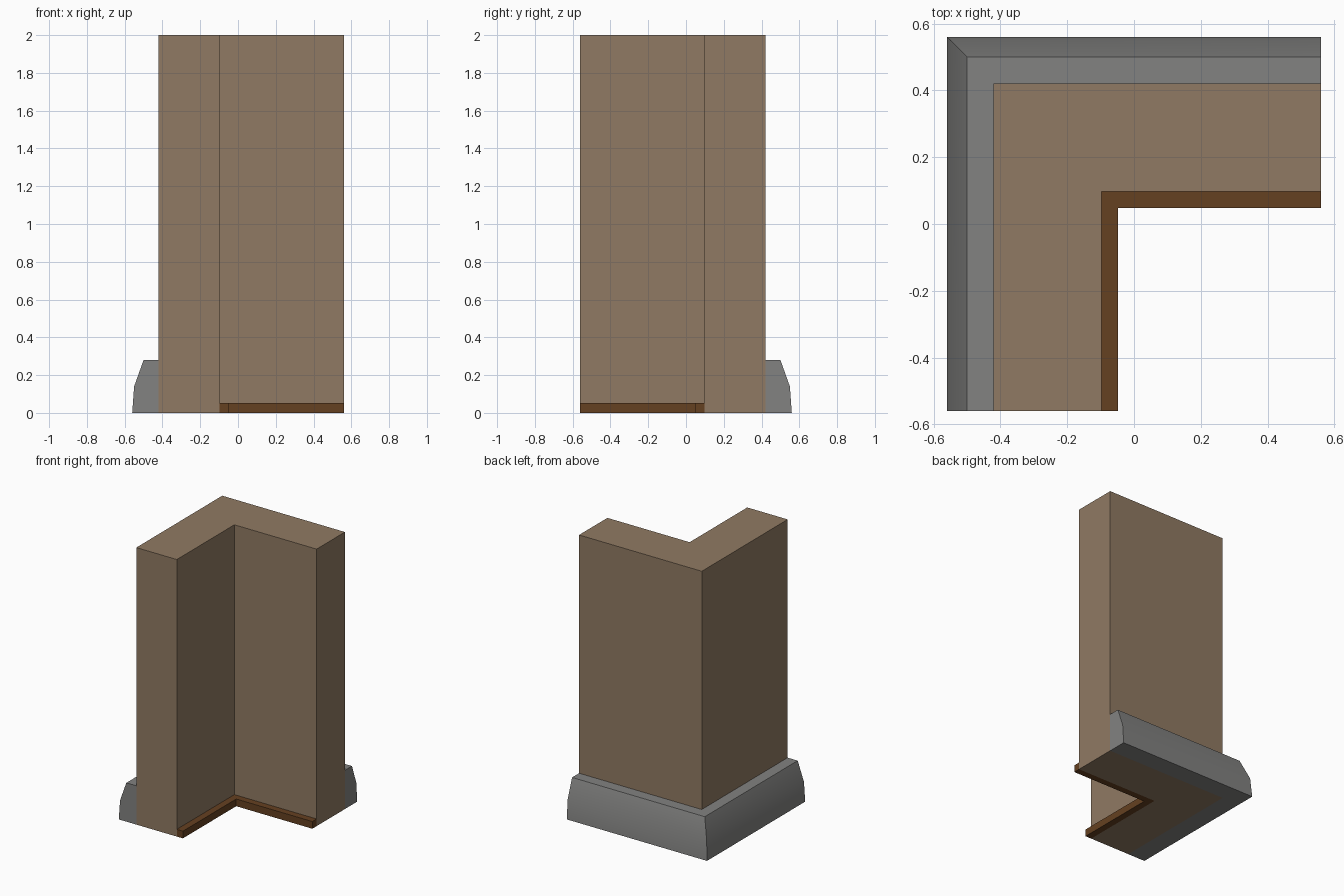
import bpy, bmesh, math

if "Cube" in bpy.data.objects:
    bpy.data.objects.remove(bpy.data.objects["Cube"])

END = 0.56  # where both arms of the corner stop


def material(name, rgb):
    m = bpy.data.materials.new(name)
    m.diffuse_color = (*rgb, 1)
    m.use_nodes = True
    m.node_tree.nodes["Principled BSDF"].inputs["Base Color"].default_value = m.diffuse_color
    return m


def sweep_corner(name, profile, mat, smooth=False):
    """Sweep a closed (offset, z) profile along the mitred L-shaped path."""
    bm = bmesh.new()
    rings = []
    for place in (lambda d: (-d, -END), lambda d: (-d, d), lambda d: (END, d)):
        rings.append([bm.verts.new((*place(d), z)) for d, z in profile])
    n = len(profile)
    for a, b in zip(rings, rings[1:]):
        for i in range(n):
            j = (i + 1) % n
            bm.faces.new((a[i], a[j], b[j], b[i]))
    bm.faces.new(rings[0])
    bm.faces.new(rings[-1])
    bmesh.ops.recalc_face_normals(bm, faces=bm.faces)
    me = bpy.data.meshes.new(name)
    bm.to_mesh(me)
    bm.free()
    me.materials.append(mat)
    ob = bpy.data.objects.new(name, me)
    bpy.context.collection.objects.link(ob)
    if smooth:
        bpy.ops.object.select_all(action='DESELECT')
        ob.select_set(True)
        bpy.context.view_layer.objects.active = ob
        bpy.ops.object.shade_smooth_by_angle(angle=math.radians(18))
    return ob


plaster = material("tan_plaster", (0.28, 0.195, 0.125))
stone = material("grey_stone", (0.225, 0.225, 0.22))
wood = material("dark_brown_wood", (0.13, 0.052, 0.015))

# L-shaped wall
sweep_corner("wall", [(0.097, 0), (0.42, 0), (0.42, 2), (0.097, 2)], plaster)

# Sloped stone footing on the outside
sweep_corner("stone_footing",
             [(0.42, 0), (0.56, 0), (0.55, 0.14), (0.50, 0.28), (0.42, 0.28)],
             stone, smooth=True)

# Thin skirting board on the inside
sweep_corner("skirting_board",
             [(0.048, 0), (0.097, 0), (0.097, 0.052), (0.048, 0.052)], wood)
